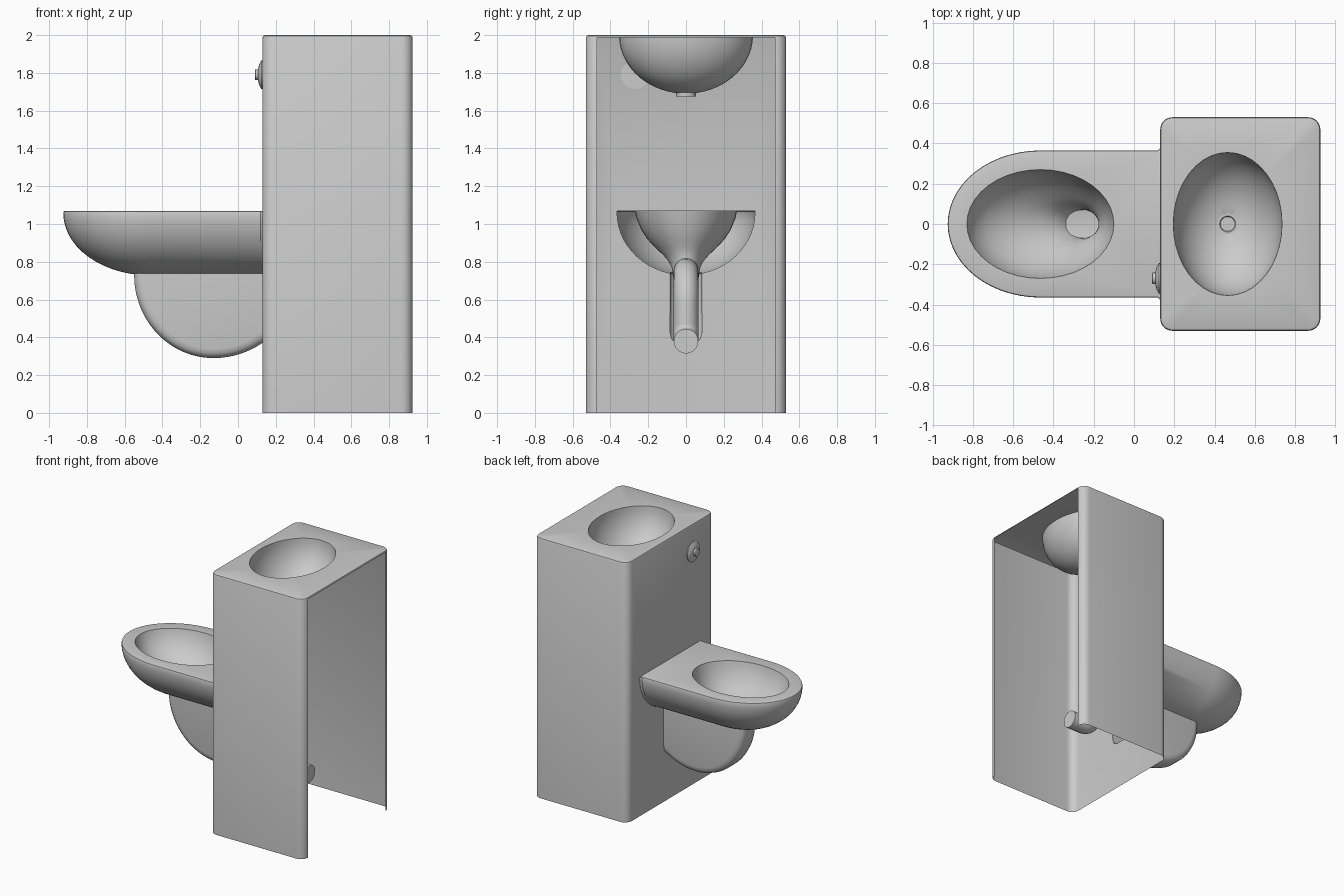
import bpy, bmesh
from math import sin, cos, pi, acos, radians

if "Cube" in bpy.data.objects:
    bpy.data.objects.remove(bpy.data.objects["Cube"])


def finish(name, bm, angle=35):
    bmesh.ops.remove_doubles(bm, verts=bm.verts, dist=0.0004)
    bmesh.ops.dissolve_degenerate(bm, edges=bm.edges, dist=0.0002)
    bmesh.ops.recalc_face_normals(bm, faces=bm.faces)
    me = bpy.data.meshes.new(name)
    bm.to_mesh(me)
    bm.free()
    ob = bpy.data.objects.new(name, me)
    bpy.context.collection.objects.link(ob)
    bpy.ops.object.select_all(action='DESELECT')
    ob.select_set(True)
    bpy.context.view_layer.objects.active = ob
    bpy.ops.object.shade_smooth_by_angle(angle=radians(angle))
    return ob


def loft(bm, rows, closed=True, cap_end=False, skip=lambda r, i: False):
    """Skin rows of points with quads."""
    vs = [[bm.verts.new(p) for p in row] for row in rows]
    n = len(vs[0])
    for r in range(len(vs) - 1):
        for i in range(n if closed else n - 1):
            if not skip(r, i):
                j = (i + 1) % n
                bm.faces.new((vs[r][i], vs[r][j], vs[r + 1][j], vs[r + 1][i]))
    if cap_end:
        bm.faces.new(vs[-1])


def plate(bm, *loops):
    """Flat plate: the first loop is the outline, the others are holes."""
    edges = []
    for loop in loops:
        v = [bm.verts.new(p) for p in loop]
        edges += [bm.edges.new((v[i - 1], v[i])) for i in range(len(v))]
    bmesh.ops.triangle_fill(bm, use_beauty=True, edges=edges, normal=(0, 0, 0))


def ellipse(cx, cy, z, rx, ry, n=40):
    return [(cx + rx * cos(2 * pi * i / n), ry * sin(2 * pi * i / n) + cy, z) for i in range(n)]


# ---- cabinet: rounded box, open at back and bottom ----
X0, X1, W, R, FX = 0.13, 0.925, 0.53, 0.06, 0.13
CS = 6  # corner segments


def box_ring(z, inset):
    pts = []
    for k, (cx, cy) in enumerate([(X1 - R, W - R), (X0 + R, W - R), (X0 + R, R - W), (X1 - R, R - W)]):
        for s in range(CS + 1):
            a = pi / 2 * (k + s / CS)
            pts.append((cx + (R - inset) * cos(a), cy + (R - inset) * sin(a), z))
    return pts


BACK, FRONT = 4 * (CS + 1) - 1, 2 * (CS + 1) - 1
rings = [box_ring(0, 0), box_ring(1.987, 0), box_ring(1.996, 0.004), box_ring(2.0, 0.013)]
bm = bmesh.new()
loft(bm, rings, skip=lambda r, i: r == 0 and i in (BACK, FRONT))
plate(bm, rings[-1], ellipse(0.465, 0, 2.0, 0.27, 0.355))

# front panel with the opening behind the toilet
half = [(0.365 * cos(a), 1.06 - 0.33 * sin(a)) for a in [radians(76) * i / 12 for i in range(13)]]
half = [(0.365, 1.07)] + half + [(0.085, 0.43), (0.075, 0.39), (0.045, 0.37)]
hole = half + [(-y, z) for y, z in reversed(half)]
e = W - R
plate(bm, [(X0, -e, 0), (X0, e, 0), (X0, e, 1.987), (X0, -e, 1.987)],
      [(X0, y, z) for y, z in hole])
finish("cabinet", bm)

# ---- sink basin and drain ----
bm = bmesh.new()
rows = []
for i in range(13):
    a = radians(81) * i / 12
    rows.append(ellipse(0.465, 0, 2 - 0.31 * sin(a), 0.27 * cos(a), 0.355 * cos(a)))
rows.append(ellipse(0.465, 0, 1.692, 0.05, 0.05))
loft(bm, rows)
finish("sink_basin", bm)
bm = bmesh.new()
loft(bm, [ellipse(0.465, 0, z, r, r, 24) for z, r in
          [(1.692, 0.036), (1.697, 0.04), (1.697, 0.052), (1.675, 0.052), (1.675, 0.036), (1.688, 0.036)]],
     cap_end=True)
finish("sink_drain", bm)

# ---- flush button on the front panel ----
bm = bmesh.new()
prof = [(0.14, 0.001), (0.14, 0.03), (0.133, 0.03), (0.133, 0.076), (0.124, 0.076), (0.112, 0.055),
        (0.107, 0.035), (0.107, 0.028), (0.092, 0.028), (0.09, 0.024), (0.09, 0.001)]
loft(bm, [[(x, -0.27 + r * cos(2 * pi * i / 24), 1.79 + r * sin(2 * pi * i / 24)) for i in range(24)]
          for x, r in prof])
finish("flush_button", bm)

# ---- toilet shell: D-shaped levels shrinking down to a keel ----


def d_ring(z, s, inset=0.0):
    w, nose = 0.365 * s - inset, 0.46 * s - inset
    flare = 0.012 * s
    pts = [(FX, w + flare, z), (FX - 0.012, w, z)]
    pts += [(-0.465 - nose * sin(pi * i / 28), w * cos(pi * i / 28), z) for i in range(29)]
    return pts + [(FX - 0.012, -w, z), (FX, -w - flare, z)]


bm = bmesh.new()
rows = [d_ring(1.07, 1, 0.012), d_ring(1.067, 1, 0.003), d_ring(1.058, 1)]
rows += [d_ring(1.058 - 0.33 * sin(pi / 2 * i / 14), cos(pi / 2 * i / 14)) for i in range(1, 15)]
loft(bm, rows, closed=False)
plate(bm, rows[0], ellipse(-0.465, 0, 1.07, 0.365, 0.27))
finish("toilet_shell", bm)

# ---- bowl flowing into the trap pipe: rings (x, z, r_in_plane, r_y, tilt) ----
P = 0.065
rings = [(-0.465, 1.07, 0.365, 0.27, 0), (-0.463, 1.03, 0.355, 0.262, 0), (-0.455, 0.97, 0.33, 0.237, 0),
         (-0.44, 0.92, 0.297, 0.205, 0), (-0.415, 0.875, 0.25, 0.163, 0), (-0.375, 0.835, 0.2, 0.12, 0),
         (-0.325, 0.80, 0.15, 0.09, 0), (-0.28, 0.765, 0.112, 0.074, 0), (-0.24, 0.715, 0.08, 0.067, 0),
         (-0.22, 0.65, P, P, 0)]


def bend(cx, cz, r, a0, a1, sign, n=8):
    for i in range(n + 1):
        a = radians(a0 + (a1 - a0) * i / n)
        rings.append((cx + sign * r * cos(a), cz + sign * r * sin(a), P, P, a))


bend(-0.095, 0.52, 0.125, 0, 180, -1, 12)
bend(0.215, 0.57, 0.185, 180, 0, 1, 12)
bend(0.49, 0.47, 0.09, 0, 90, -1)
rings.append((0.61, 0.38, P, P, pi / 2))
bm = bmesh.new()
loft(bm, [[(x + a * cos(t) * cos(u), b * sin(u), z + a * sin(t) * cos(u))
           for u in [2 * pi * i / 40 for i in range(40)]] for x, z, a, b, t in rings], cap_end=True)
finish("bowl_and_trap_pipe", bm, 50)

# ---- trap housing under the bowl ----


def housing_row(inset, y):
    rx, rz = 0.45 - inset, 0.44 - inset
    end = acos(0.26 / rx)
    pts = [(-0.55 + inset, y, 0.745)]
    for i in range(25):
        a = pi - (pi - end) * i / 24
        x = (0.42 - inset if a > pi / 2 else rx) * cos(a)
        pts.append((-0.13 + x, y, 0.73 - rz * sin(a)))
    return pts


bm = bmesh.new()
side = [(0.05, 0.085), (0.025, 0.08), (0.008, 0.066), (0.0, 0.042)]
rows = [housing_row(i, y) for i, y in side] + [housing_row(i, -y) for i, y in reversed(side)]
corner = lambda y: [(0.13, y, 0.745)] * len(rows[0])
loft(bm, [corner(0.085)] + rows + [corner(-0.085)], closed=False)
finish("trap_housing", bm, 40)
